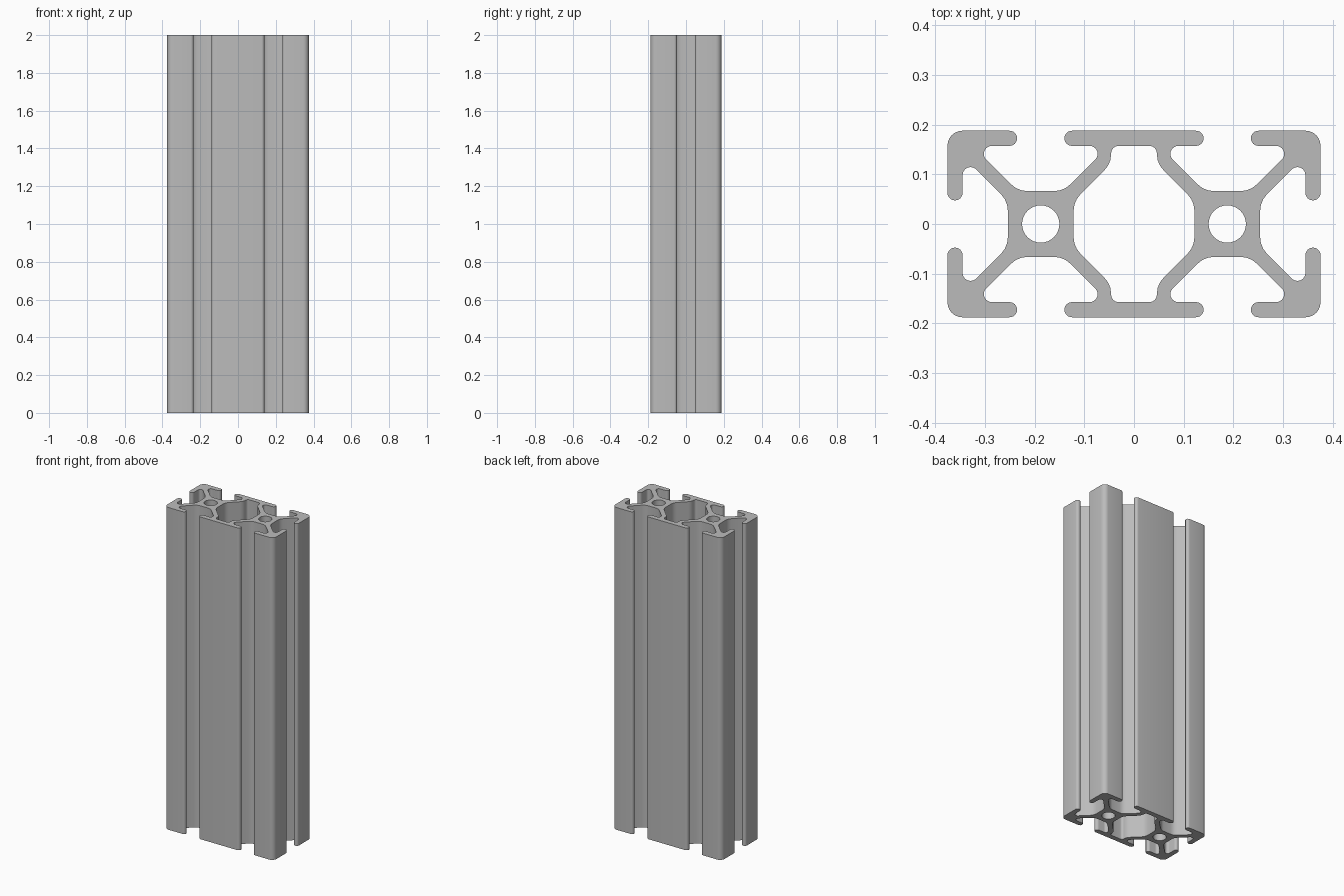
import bpy, bmesh, math
from mathutils import Vector

if "Cube" in bpy.data.objects:
    bpy.data.objects.remove(bpy.data.objects["Cube"])

LENGTH = 2.0
HX, HY = 0.375, 0.1875          # half width and half depth
CX = 0.1875                     # bore centre
LIP = 0.157                     # underside of the slot lips
HUB, ARM = 0.066, 0.020         # hub half size, arm half offset
TIP_R, POCKET_R, HUB_R = 0.0153, 0.016, 0.048


def rounded(corners):
    """Closed outline with each corner (x, y, radius) replaced by an arc."""
    pts, n = [], len(corners)
    for i, (x, y, r) in enumerate(corners):
        p = Vector((x, y))
        a = (Vector(corners[i - 1][:2]) - p).normalized()
        b = (Vector(corners[(i + 1) % n][:2]) - p).normalized()
        half = a.angle(b) / 2
        centre = p + (a + b).normalized() * (r / math.sin(half))
        start = p + a * (r / math.tan(half)) - centre
        sweep = math.pi - 2 * half
        if a.x * b.y - a.y * b.x > 0:
            sweep = -sweep
        steps = max(3, round(abs(sweep) / math.radians(15)))
        for k in range(steps + 1):
            t = sweep * k / steps
            c, s = math.cos(t), math.sin(t)
            pts.append(centre + Vector((start.x * c - start.y * s,
                                        start.x * s + start.y * c)))
    return pts


def mirrored(quarter):
    """Repeat a quarter outline (running from +y to +x) around both axes."""
    right = quarter + [(x, -y, r) for x, y, r in reversed(quarter)]
    return right + [(-x, y, r) for x, y, r in reversed(right)]


k = HUB - ARM                   # where hub sides meet the arms
d = LIP - ARM                   # where lip undersides meet the arms
outer = mirrored([
    # long-side slot
    (0.14, HY, TIP_R), (0.14, LIP, TIP_R), (CX - d, LIP, POCKET_R),
    (CX - k, HUB, HUB_R), (CX + k, HUB, HUB_R),
    (CX + d, LIP, POCKET_R), (0.235, LIP, TIP_R), (0.235, HY, TIP_R),
    # outer corner
    (HX, HY, 0.03),
    # short-side slot
    (HX, 0.0475, TIP_R), (CX + LIP, 0.0475, TIP_R),
    (CX + LIP, d, POCKET_R), (CX + HUB, k, HUB_R),
])
cavity = mirrored([
    (0.046, LIP, 0.015), (0.046, CX - 0.046 - ARM, 0.045),
    (CX - HUB, k, HUB_R),
])
bores = [[Vector((sx * CX + 0.0375 * math.cos(a), 0.0375 * math.sin(a)))
          for a in (math.tau * i / 32 for i in range(32))] for sx in (-1, 1)]

# Fill the cross-section and extrude it along z
bm = bmesh.new()
edges = []
for loop in [rounded(outer), rounded(cavity)] + bores:
    vs = [bm.verts.new((p.x, p.y, 0)) for p in loop]
    edges += [bm.edges.new((vs[i - 1], vs[i])) for i in range(len(vs))]
bmesh.ops.triangle_fill(bm, use_beauty=True, use_dissolve=False, edges=edges)
ext = bmesh.ops.extrude_face_region(bm, geom=bm.faces[:], use_keep_orig=True)
top = [g for g in ext["geom"] if isinstance(g, bmesh.types.BMVert)]
bmesh.ops.translate(bm, verts=top, vec=(0, 0, LENGTH))
bmesh.ops.recalc_face_normals(bm, faces=bm.faces[:])

mesh = bpy.data.meshes.new("slotted_rail")
bm.to_mesh(mesh)
bm.free()
rail = bpy.data.objects.new("slotted_rail", mesh)
bpy.context.collection.objects.link(rail)

# Plain aluminium
metal = bpy.data.materials.new("aluminium_grey")
metal.diffuse_color = (0.5, 0.5, 0.5, 1)
metal.use_nodes = True
metal.node_tree.nodes["Principled BSDF"].inputs["Base Color"].default_value = metal.diffuse_color
mesh.materials.append(metal)

bpy.context.view_layer.objects.active = rail
rail.select_set(True)
bpy.ops.object.shade_smooth_by_angle(angle=math.radians(30))
